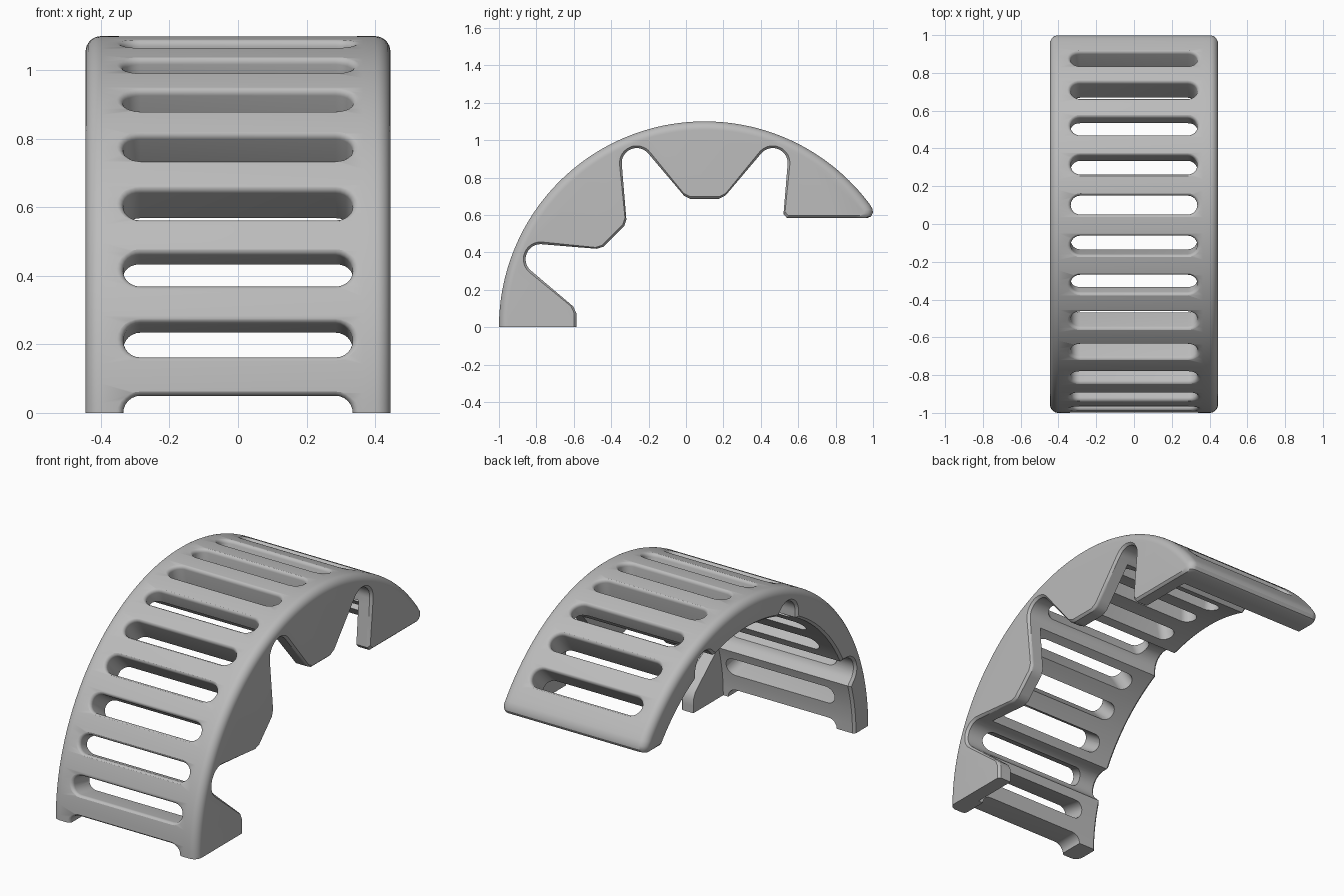
import bpy, bmesh
from math import sin, cos, pi, radians, sqrt, atan2, acos, hypot

cube = bpy.data.objects.get("Cube")
if cube:
    bpy.data.objects.remove(cube)

CY = 0.1            # arch centre along y (z = 0)
R_OUT, R_IN = 1.1, 0.95
R_TIP, R_NOTCH = 0.693, 0.08
Z_BACK = 0.584      # underside of the rear end
HALF, RIM = 0.445, 0.045
FLANGE_X = 0.365

grey = bpy.data.materials.new("light_grey")
grey.use_nodes = True
colour = (0.5, 0.5, 0.5, 1)
grey.diffuse_color = colour
grey.node_tree.nodes["Principled BSDF"].inputs["Base Color"].default_value = colour


def polar(r, a):
    """Point in the y-z plane; angle a runs from vertical towards the front."""
    return (CY - r * sin(a), r * cos(a))


def mix(p, q, t):
    return (p[0] + (q[0] - p[0]) * t, p[1] + (q[1] - p[1]) * t)


def notch(angle, d):
    """Front wall, round bottom and rear wall of one V notch."""
    a, half = radians(angle), radians(14.5)
    rt, rn = R_TIP + d, R_NOTCH + d
    u, v = rt * sin(half), R_IN - rt * cos(half)
    swing = pi - atan2(u, v) - acos(rn / hypot(u, v))
    centre = polar(R_IN, a)
    arc = []
    for i in range(17):
        b = a + swing * (1 - i / 8)
        arc.append((centre[0] - rn * sin(b), centre[1] + rn * cos(b)))
    tip_f, tip_r = polar(rt, a + half), polar(rt, a - half)
    front = [mix(tip_f, arc[0], 0.07 + 0.93 * i / 8) for i in range(8)]
    rear = [mix(arc[-1], tip_r, 0.93 * i / 8) for i in range(1, 9)]
    return front + arc + rear, tip_r


def inner_line(d):
    """Toothed inner outline from the front foot to the rear end."""
    y0 = CY - R_TIP * sin(radians(82)) - d
    pts = [(y0, 0), (y0, 0.04), (y0, 0.075)]
    for angle in (67.5, 22.5):
        line, tip = notch(angle, d)
        pts += line
        nxt = polar(R_TIP + d, radians(angle - 30.5))
        pts += [mix(tip, nxt, 0.1 + 0.8 * i / 6) for i in range(7)]
    line, tip = notch(-22.5, d)
    z = Z_BACK + d
    walls = line[:25]
    start, t = line[24], 0
    t = (start[1] - z - 0.02) / (start[1] - tip[1])
    walls += [mix(start, tip, t * i / 7) for i in range(1, 8)]
    y_end = walls[-1][0] + 0.018
    y_in = CY + sqrt(R_IN ** 2 - Z_BACK ** 2)
    walls += [(y_end + (y_in - y_end) * i / 7, z) for i in range(8)]
    return pts + walls + [(0.91, z)]


def ring(d_out, d_in, flange):
    """Closed outline of the arch; without the flange the teeth are trimmed off."""
    inner = inner_line(d_in)
    if not flange:
        trimmed = []
        for y, z in inner:
            r = max(hypot(y - CY, z), R_IN + d_in)
            trimmed.append(polar(r, atan2(CY - y, z)))
        inner = trimmed
    r = R_OUT - d_out
    end = -atan2(0.884 - d_out, sqrt(r * r - (0.884 - d_out) ** 2))
    outer = [polar(r, pi / 2 + (end - pi / 2) * i / 96) for i in range(97)]
    corner = [(0.972 - d_out, Z_BACK + d_in), (0.989 - d_out, 0.592 + d_in),
              (0.999 - d_out, 0.61), (0.998 - d_out, 0.63)]
    return inner + corner + outer[::-1]


def loft(bm, rings):
    """Skin a list of equally long closed rings and cap both ends."""
    rows = [[bm.verts.new(p) for p in r] for r in rings]
    n = len(rows[0])
    for lo, hi in zip(rows, rows[1:]):
        for i in range(n):
            j = (i + 1) % n
            bm.faces.new((lo[i], lo[j], hi[j], hi[i]))
    bm.faces.new(rows[0][::-1])
    bm.faces.new(rows[-1])


def finish(bm, name):
    bmesh.ops.remove_doubles(bm, verts=bm.verts, dist=0.00005)
    bmesh.ops.recalc_face_normals(bm, faces=bm.faces)
    mesh = bpy.data.meshes.new(name)
    bm.to_mesh(mesh)
    bm.free()
    mesh.materials.append(grey)
    ob = bpy.data.objects.new(name, mesh)
    bpy.context.collection.objects.link(ob)
    return ob


# Arch with rounded rims and a toothed flange on its left side
rim = []
for i in range(9):
    b = pi / 2 * i / 8
    x = HALF - RIM + RIM * cos(b)
    rim.append((x, RIM * (1 - sin(b)), max(0, 0.012 - (HALF - x))))
stations = [(-x, do, di, False) for x, do, di in rim]
stations += [(FLANGE_X, 0, 0, False), (FLANGE_X, 0, 0, True)]
stations += [(x, do, di, True) for x, do, di in reversed(rim)]
bm = bmesh.new()
loft(bm, [[(x, y, z) for y, z in ring(do, di, fl)] for x, do, di, fl in stations])
arch = finish(bm, "slotted_arch")

# Radial slots with softened outer edges
FILLET = 0.02
levels = [(0.85, 0.05)]
for i in range(6):
    b = pi / 2 * i / 5
    levels.append((R_OUT - FILLET + FILLET * sin(b), 0.05 + FILLET * (1 - cos(b))))
levels.append((1.15, 0.09))


def slot_ring(r, w, a):
    pts = []
    for side in (1, -1):
        for i in range(13):
            b = -pi / 2 + pi * i / 12
            x, t = side * (0.285 + w * cos(b)), side * w * sin(b)
            pts.append((x, CY - r * sin(a) - t * cos(a), r * cos(a) - t * sin(a)))
    return pts


bm = bmesh.new()
for k in range(-4, 9):
    loft(bm, [slot_ring(r, w, radians(11.25 * k)) for r, w in levels])
cutter = finish(bm, "slot_cutter")
cutter.hide_render = True

cut = arch.modifiers.new("slots", 'BOOLEAN')
cut.operation = 'DIFFERENCE'
cut.solver = 'EXACT'
cut.object = cutter
bpy.ops.object.select_all(action='DESELECT')
arch.select_set(True)
bpy.context.view_layer.objects.active = arch
bpy.ops.object.modifier_apply(modifier=cut.name)
bpy.data.objects.remove(cutter)
bpy.ops.object.shade_smooth_by_angle(angle=radians(30))
